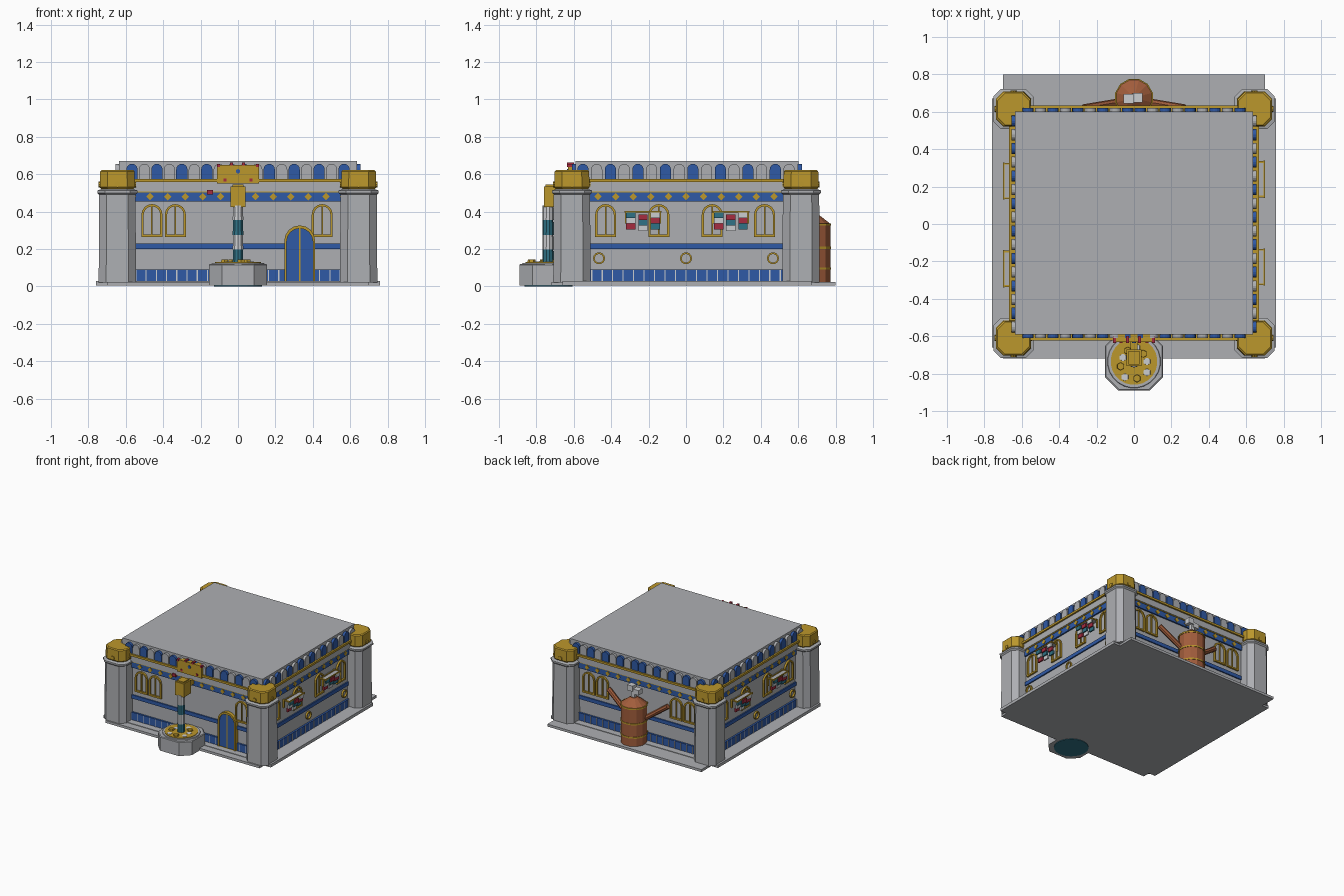
import bpy, bmesh, math, random
from mathutils import Matrix, Vector

if "Cube" in bpy.data.objects:
    bpy.data.objects.remove(bpy.data.objects["Cube"])
random.seed(4)


def material(name, rgb):
    m = bpy.data.materials.new(name)
    m.use_nodes = True
    m.diffuse_color = (*rgb, 1)
    m.node_tree.nodes["Principled BSDF"].inputs["Base Color"].default_value = (*rgb, 1)
    return m


STONE = material("stone grey", (.42, .43, .45))
GOLD = material("gold", (.50, .31, .025))
BLUE = material("tile blue", (.028, .10, .38))
TEAL = material("teal", (.03, .17, .24))
RED = material("red cloth", (.38, .025, .05))
COPPER = material("copper", (.36, .11, .045))
PALE = material("pale grey", (.60, .61, .63))

parts = {}


def part(name, mat):
    """Mesh that gathers every piece of one part."""
    return parts.setdefault(name, (bmesh.new(), mat))[0]


def loft(bm, rings, caps=True):
    vs = [[bm.verts.new(p) for p in r] for r in rings]
    n = len(vs[0])
    for a, b in zip(vs, vs[1:]):
        for i in range(n):
            bm.faces.new((a[i], a[(i + 1) % n], b[(i + 1) % n], b[i]))
    if caps:
        bm.faces.new(vs[0][::-1])
        bm.faces.new(vs[-1])


def box(bm, x0, x1, y0, y1, z0, z1):
    loft(bm, [[(x0, y0, z), (x1, y0, z), (x1, y1, z), (x0, y1, z)] for z in (z0, z1)])


def turned(bm, x, y, profile, sides=12):
    """Stack of (radius, z) rings around a vertical axis."""
    angles = [math.tau * (i + .5) / sides for i in range(sides)]
    loft(bm, [[(x + r * math.cos(a), y + r * math.sin(a), z) for a in angles] for r, z in profile])


def chamfered(bm, x, y, sections, cut=.04):
    """Square column with cut corners from (half width, z) sections."""
    rings = []
    for h, z in sections:
        k = h - cut
        pts = [(h, -k), (h, k), (k, h), (-k, h), (-h, k), (-h, -k), (-k, -h), (k, -h)]
        rings.append([(x + a, y + b, z) for a, b in pts])
    loft(bm, rings)


def tube(bm, a, b, r, sides=8):
    a, b = Vector(a), Vector(b)
    turn = (b - a).to_track_quat('Z', 'Y')
    ring = [Vector((r * math.cos(math.tau * i / sides), r * math.sin(math.tau * i / sides), 0)) for i in range(sides)]
    loft(bm, [[c + turn @ v for v in ring] for c in (a, b)])


class Wall:
    """One facade: u runs along it, z up, d out from its plane."""
    def __init__(self, angle, dist, half):
        self.rot, self.dist, self.half = Matrix.Rotation(angle, 3, 'Z'), dist, half

    def ring(self, pts, d):
        return [self.rot @ Vector((u, -self.dist - d, z)) for u, z in pts]

    def plate(self, bm, pts, d0, d1):
        loft(bm, [self.ring(pts, d0), self.ring(pts, d1)])

    def rect(self, bm, u0, u1, z0, z1, d0, d1):
        self.plate(bm, [(u0, z0), (u1, z0), (u1, z1), (u0, z1)], d0, d1)

    def frame(self, bm, outer, inner, d):
        rings = [self.ring(outer, -.005), self.ring(outer, d), self.ring(inner, d), self.ring(inner, -.005)]
        loft(bm, rings, caps=False)


def arch(u, z0, z1, w, steps=8):
    r = w / 2
    curve = [(u + r * math.cos(math.pi * i / steps), z1 - r + r * math.sin(math.pi * i / steps)) for i in range(steps + 1)]
    return [(u - r, z0), (u + r, z0)] + curve


def circle(u, z, r, n=14):
    return [(u + r * math.cos(math.tau * i / n), z + r * math.sin(math.tau * i / n)) for i in range(n)]


def window(wall, u):
    wall.frame(part("window_frames", GOLD), arch(u, .265, .44, .112), arch(u, .278, .428, .088), .014)
    wall.rect(part("window_mullions", GOLD), u - .004, u + .004, .27, .43, -.005, .01)


def laundry_rack(wall, u):
    wall.rect(part("rack_shelves", STONE), u - .09, u + .09, .392, .398, 0, .06)
    for d in (.012, .058):
        wall.rect(part("rack_rails", GOLD), u - .1, u + .1, .396, .404, d, d + .008)
    for e in (-.092, .092):
        wall.rect(part("rack_rails", GOLD), u + e - .005, u + e + .005, .335, .40, 0, .012)
        wall.rect(part("rack_rails", GOLD), u + e - .005, u + e + .005, .392, .402, 0, .066)
    colours = [("teal_cloth", TEAL), ("white_cloth", PALE), ("red_cloth", RED)]
    for i in range(3):
        c = u + (i - 1) * .065
        top = (.395, .385, .395)[i]
        for j in range(3):
            z = top - .03 * j
            wall.rect(part(*colours[(j + 2 * i) % 3]), c - .025, c + .025, z - .03, z, .05 - .01 * j, .062 - .01 * j)


# Base slabs, main body and roof
base = part("base_slab", STONE)
box(base, -.76, .76, -.66, .67, .004, .028)
box(base, -.70, .70, -.72, .80, .004, .024)
box(part("main_body", STONE), -.635, .635, -.59, .60, .02, .66)
box(part("roof", STONE), -.637, .637, -.592, .602, .655, .67)

# Corner towers with gold caps
for x in (-.645, .645):
    for y in (-.61, .615):
        chamfered(part("corner_towers", STONE), x, y, [(.1, .02), (.097, .50)])
        chamfered(part("tower_collars", STONE), x, y, [(.097, .49), (.107, .50), (.107, .513), (.085, .52)])
        chamfered(part("tower_caps", GOLD), x, y, [(.08, .513), (.094, .53), (.092, .615), (.085, .622)])
        for e in (-1, 1):
            tube(part("cap_bosses", GOLD), (x, y, .545), (x + e * .1, y, .545), .016)
            tube(part("cap_bosses", GOLD), (x, y, .545), (x, y + e * .1, .545), .016)

walls = {
    "front": Wall(0, .59, .60),
    "right": Wall(math.pi / 2, .635, .56),
    "back": Wall(math.pi, .60, .60),
    "left": Wall(-math.pi / 2, .635, .56),
}

# Bands, tiles and arches shared by every facade
for name, wall in walls.items():
    h = wall.half
    wall.rect(part("base_tiles", BLUE), -h, h, .02, .09, 0, .015)
    wall.rect(part("waist_band", BLUE), -h, h, .20, .23, 0, .01)
    wall.rect(part("frieze_band", BLUE), -h, h, .455, .505, 0, .012)
    wall.rect(part("frieze_trim", GOLD), -h, h, .502, .508, 0, .016)
    wall.rect(part("upper_ledge", STONE), -h, h, .508, .56, 0, .02)
    wall.rect(part("cornice", GOLD), -h - .03, h + .03, .558, .575, 0, .033)
    joints = round(2 * h / .055)
    for i in range(1, joints):
        u = -h + 2 * h * i / joints
        wall.rect(part("tile_joints", PALE), u - .003, u + .003, .028, .088, .01, .018)
    diamonds = 13 if wall.dist < .62 else 11
    for i in range(diamonds):
        u = (i - diamonds // 2) * .094
        wall.plate(part("frieze_diamonds", GOLD), [(u, .46), (u + .02, .48), (u, .50), (u - .02, .48)], .01, .017)
    count, step = (9, .0667) if wall.dist < .62 else (8, .0735)
    for side in (-1, 1):
        for k in range(count):
            u = side * (k + .5) * step
            blue = k % 2 == 0 if (wall.dist < .62 or side > 0) else k % 2 == 1
            wall.plate(part(*(("blue_arches", BLUE) if blue else ("stone_arches", STONE))),
                       arch(u, .57, .655, .06), 0, .02)

# Windows, portholes and laundry racks
for u in (-.46, -.335, .45):
    window(walls["front"], u)
for u in (-.46, -.335, .335, .46):
    window(walls["back"], u)
for name in ("right", "left"):
    wall = walls[name]
    for u in (-.43, -.145, .14, .42):
        window(wall, u)
    for u in (-.465, 0, .465):
        wall.frame(part("portholes", GOLD), circle(u, .15, .032), circle(u, .15, .023), .014)
    for u in (-.23, .24):
        laundry_rack(wall, u)

# Arched door
front = walls["front"]
front.plate(part("door", BLUE), arch(.33, .03, .318, .15), 0, .02)
front.frame(part("door_frame", GOLD), arch(.33, .03, .326, .165), arch(.33, .03, .31, .14), .03)
front.rect(part("door_frame", GOLD), .327, .333, .03, .31, 0, .024)

# Crest above the entrance with studs
front.rect(part("crest", GOLD), -.113, .111, .55, .65, 0, .04)
front.plate(part("crest_gem", BLUE), circle(0, .615, .012), .03, .046)
for u, z in ((-.105, .645), (-.035, .655), (.03, .655), (.105, .645), (-.07, .57), (.07, .57)):
    front.rect(part("crest_studs", RED), u - .008, u + .008, z - .008, z + .008, .01, .045)
front.rect(part("crest_studs", RED), -.165, -.135, .49, .515, .01, .03)

# Fountain: basin, water, banded pillar and spout head
chamfered(part("basin", STONE), 0, -.735, [(.155, .005), (.155, .115), (.15, .12)], cut=.07)
turned(part("basin_underside", TEAL), 0, -.735, [(.13, 0), (.13, .008)], 24)
turned(part("basin_rim", STONE), 0, -.735, [(.145, .115), (.14, .126)], 24)
turned(part("basin_gold", GOLD), 0, -.735, [(.125, .115), (.125, .13)], 24)
for i in range(9):
    a = math.tau * i / 9
    r = random.uniform(.06, .1)
    x, y = r * math.cos(a), -.735 + r * math.sin(a)
    piece = part("basin_nuggets", GOLD) if i % 2 else part("basin_pebbles", PALE)
    turned(piece, x, y, [(.022, .125), (.02, .132 + .012 * (i % 2))], 6)
for i in range(4):
    z = .12 + i * .078
    pillar = part("pillar_teal", TEAL) if i % 2 == 0 else part("pillar_grey", PALE)
    turned(pillar, 0, -.738, [(.03, z), (.028, z + .078)], 10)
head = part("spout_head", GOLD)
box(head, -.04, .04, -.76, -.67, .425, .535)
box(head, -.03, .03, -.75, -.68, .53, .545)
box(part("spout_arm", GOLD), -.02, .02, -.68, -.59, .47, .51)

# Copper boiler with hoops, side pipes and a vent
turned(part("boiler", COPPER), 0, .675, [(.1, .024), (.1, .335), (.06, .365), (.025, .39)], 12)
for z in (.09, .2, .325):
    turned(part("boiler_hoops", GOLD), 0, .675, [(.104, z), (.104, z + .012)], 12)
for s in (-1, 1):
    tube(part("boiler_pipes", COPPER), (s * .06, .655, .21), (s * .27, .62, .36), .02)
vent = part("boiler_vent", PALE)
box(vent, -.015, .015, .66, .69, .38, .44)
box(vent, -.055, .0, .645, .695, .42, .46)
box(vent, -.005, .045, .65, .70, .44, .485)

# Turn the gathered parts into objects
for name, (bm, mat) in parts.items():
    bmesh.ops.recalc_face_normals(bm, faces=bm.faces)
    mesh = bpy.data.meshes.new(name)
    bm.to_mesh(mesh)
    bm.free()
    mesh.materials.append(mat)
    bpy.context.collection.objects.link(bpy.data.objects.new(name, mesh))
